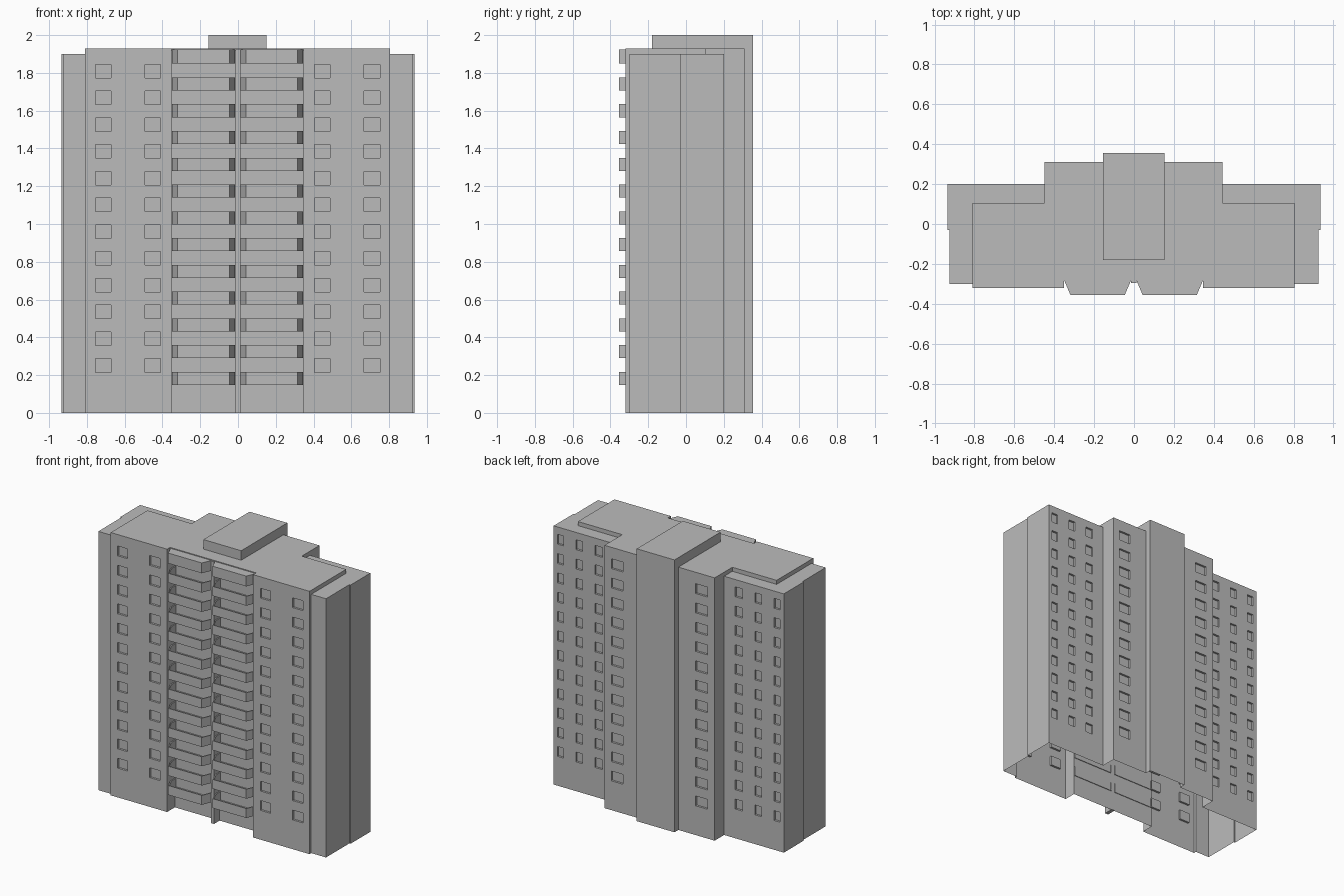
import bpy, bmesh

cube = bpy.data.objects.get("Cube")
if cube:
    bpy.data.objects.remove(cube, do_unlink=True)

PITCH = 0.1417
concrete = bpy.data.materials.new("concrete_grey")
concrete.use_nodes = True
GREY = (0.5, 0.5, 0.5, 1)
concrete.diffuse_color = GREY
concrete.node_tree.nodes["Principled BSDF"].inputs["Base Color"].default_value = GREY


def add_box(bm, x0, x1, y0, y1, z0, z1):
    made = bmesh.ops.create_cube(bm, size=1)["verts"]
    for v in made:
        v.co = (x1 if v.co.x > 0 else x0,
                y1 if v.co.y > 0 else y0,
                z1 if v.co.z > 0 else z0)


def finish(name, bm):
    mesh = bpy.data.meshes.new(name)
    bm.to_mesh(mesh)
    bm.free()
    mesh.materials.append(concrete)
    ob = bpy.data.objects.new(name, mesh)
    bpy.context.collection.objects.link(ob)
    return ob


def boxes(name, *specs):
    bm = bmesh.new()
    for spec in specs:
        add_box(bm, *spec)
    return finish(name, bm)


def combine(target, tool, operation):
    mod = target.modifiers.new(operation, "BOOLEAN")
    mod.operation = operation
    mod.solver = "EXACT"
    mod.object = tool
    bpy.context.view_layer.update()
    graph = bpy.context.evaluated_depsgraph_get()
    mesh = bpy.data.meshes.new_from_object(target.evaluated_get(graph))
    target.modifiers.clear()
    target.data = mesh
    bpy.data.objects.remove(tool, do_unlink=True)


# Tower mass: stepped wings, main block, rear block and lift core
tower = boxes("tower_walls", (-0.925, 0.925, -0.3, 0.19, 0, 1.9))
masses = [
    (-0.935, 0.935, -0.03, 0.2, 0, 1.9),
    (-0.81, 0.805, -0.32, 0.105, 0, 1.93),
    (-0.45, 0.445, -0.2, 0.31, 0, 1.93),
    (-0.155, 0.152, -0.18, 0.355, 0, 2.0),
]
for spec in masses:
    combine(tower, boxes("mass", spec), "UNION")

# Balcony recess, with a roof edge overhanging it
combine(tower, boxes("recess_cutter", (-0.352, 0.347, -0.5, -0.23, -0.1, 1.918)), "DIFFERENCE")
combine(tower, boxes("roof_edge_cutter", (-0.352, 0.347, -0.5, -0.285, 1.8, 2.1)), "DIFFERENCE")

# Window openings on both faces
openings = []
for row in range(12):
    z = 0.215 + row * PITCH
    for x in (-0.755, -0.493, 0.405, 0.668):
        openings.append((x, x + 0.083, -0.5, -0.305, z, z + 0.072))
    for side in (-1, 1):
        for near, far in ((0.54, 0.6), (0.7, 0.755), (0.855, 0.905)):
            a, b = sorted((side * near, side * far))
            openings.append((a, b, 0.185, 0.25, z, z + 0.072))
        a, b = sorted((side * 0.295, side * 0.39))
        openings.append((a, b, 0.295, 0.4, z, z + 0.072))
combine(tower, boxes("window_cutter", *openings), "DIFFERENCE")

# Leave the underside open
bm = bmesh.new()
bm.from_mesh(tower.data)
under = [f for f in bm.faces if all(v.co.z < 0.001 for v in f.verts)]
bmesh.ops.delete(bm, geom=under, context="FACES")
bm.to_mesh(tower.data)
bm.free()

# Fin between the two balcony bays
boxes("balcony_divider_fin", (-0.014, 0.012, -0.295, -0.225, 0, 1.925))


# Balcony trays with splayed ends, stacked up each bay
def bay_outline(x0, x1):
    return [(x0, -0.225), (x0, -0.285), (x0 + 0.03, -0.355),
            (x1 - 0.03, -0.355), (x1, -0.285), (x1, -0.225)]


def balconies(name, x0, x1):
    bm = bmesh.new()
    low = [bm.verts.new((x, y, 0.148)) for x, y in bay_outline(x0, x1)]
    high = [bm.verts.new((x, y, 0.217)) for x, y in bay_outline(x0, x1)]
    bm.faces.new(low[::-1])
    for i in range(len(low) - 1):
        bm.faces.new((low[i], low[i + 1], high[i + 1], high[i]))
    bmesh.ops.recalc_face_normals(bm, faces=bm.faces)
    ob = finish(name, bm)
    shell = ob.modifiers.new("thickness", "SOLIDIFY")
    shell.thickness = 0.008
    shell.offset = -1
    stack = ob.modifiers.new("floors", "ARRAY")
    stack.count = 13
    stack.use_relative_offset = False
    stack.use_constant_offset = True
    stack.constant_offset_displace = (0, 0, PITCH)


def canopy(name, x0, x1):
    bm = bmesh.new()
    face = bm.faces.new([bm.verts.new((x, y, 1.917)) for x, y in bay_outline(x0, x1)])
    up = bmesh.ops.extrude_face_region(bm, geom=[face])["geom"]
    for v in up:
        if isinstance(v, bmesh.types.BMVert):
            v.co.z = 1.924
    bmesh.ops.recalc_face_normals(bm, faces=bm.faces)
    finish(name, bm)


for side, x0, x1 in (("right", -0.349, -0.016), ("left", 0.013, 0.345)):
    balconies(side + "_balconies", x0, x1)
    canopy(side + "_balcony_canopy", x0, x1)
